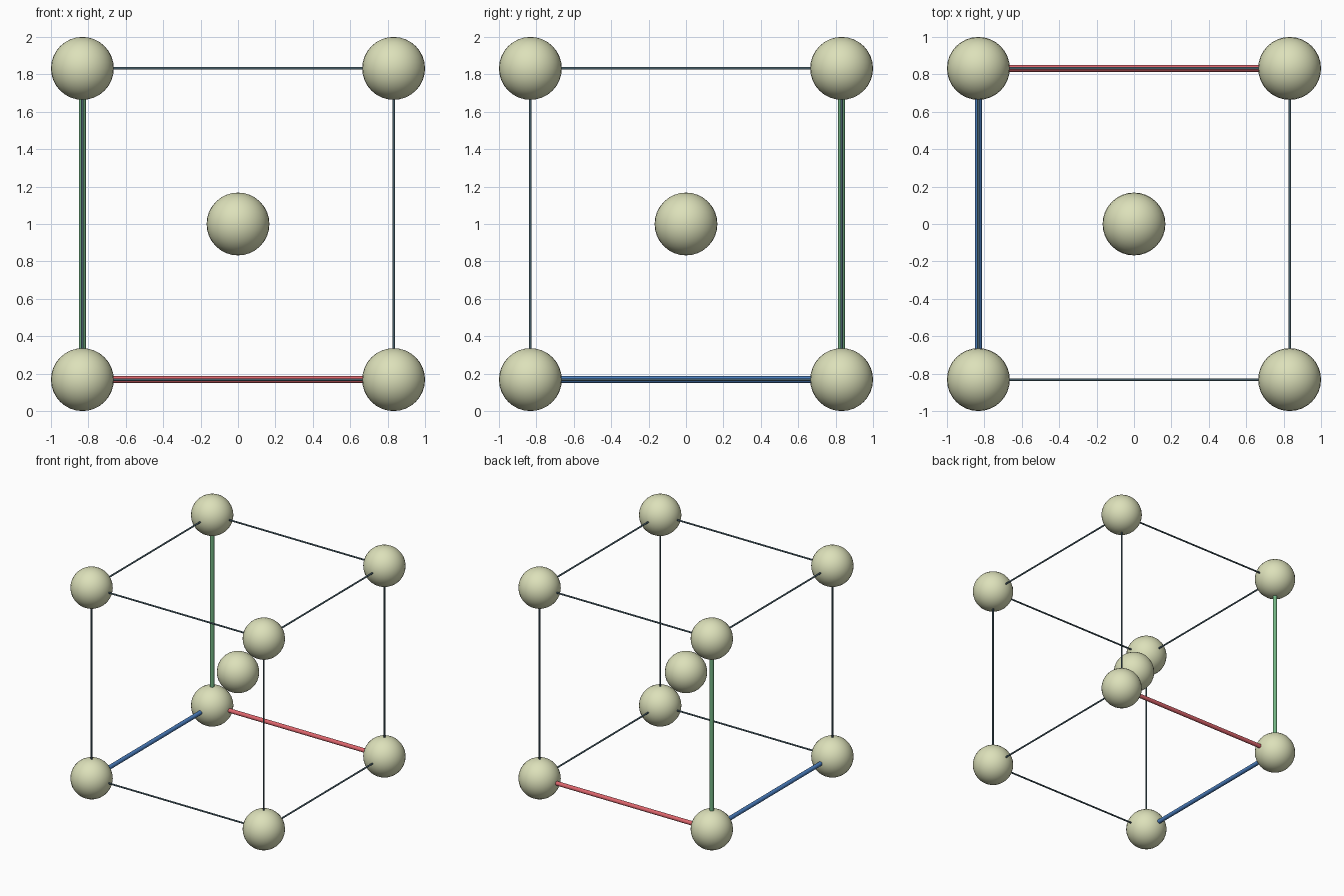
import bpy
from mathutils import Vector

if "Cube" in bpy.data.objects:
    bpy.data.objects.remove(bpy.data.objects["Cube"])

R = 0.168           # ball radius
A = 1.0 - R         # half the cell edge
MID = Vector((0, 0, 1))


def material(name, rgb):
    m = bpy.data.materials.new(name)
    m.diffuse_color = (*rgb, 1)
    m.use_nodes = True
    m.node_tree.nodes["Principled BSDF"].inputs["Base Color"].default_value = m.diffuse_color
    return m


ball_mat = material("pale_olive", (0.72, 0.75, 0.49))
edge_mat = material("dark_slate", (0.06, 0.11, 0.14))
axis_mats = [material("red", (0.72, 0.13, 0.15)),
             material("blue", (0.07, 0.21, 0.52)),
             material("green", (0.17, 0.46, 0.23))]


def finish(name, mat):
    ob = bpy.context.object
    ob.name = name
    ob.data.materials.append(mat)
    bpy.ops.object.shade_smooth_by_angle()


def ball(name, pos):
    bpy.ops.mesh.primitive_uv_sphere_add(segments=32, ring_count=16, radius=R, location=pos)
    finish(name, ball_mat)


def rod(name, p, q, radius, mat):
    d = q - p
    bpy.ops.mesh.primitive_cylinder_add(vertices=16, radius=radius, depth=d.length,
                                        location=(p + q) / 2,
                                        rotation=d.to_track_quat('Z', 'Y').to_euler())
    finish(name, mat)


# Balls at the eight corners and the body centre
ball("centre_ball", MID)
for x in (-A, A):
    for y in (-A, A):
        for z in (-A, A):
            ball("corner_ball", MID + Vector((x, y, z)))

# Twelve cell edges; the three meeting at the origin corner are thick coloured axes
origin = (-A, A, -A)
for i in range(3):
    j, k = (i + 1) % 3, (i + 2) % 3
    for u in (-A, A):
        for v in (-A, A):
            p = Vector((0, 0, 0))
            p[i], p[j], p[k] = -A, u, v
            q = p.copy()
            q[i] = A
            if u == origin[j] and v == origin[k]:
                rod("xyz"[i] + "_axis_rod", MID + p, MID + q, 0.018, axis_mats[i])
            else:
                rod("cell_edge", MID + p, MID + q, 0.007, edge_mat)
